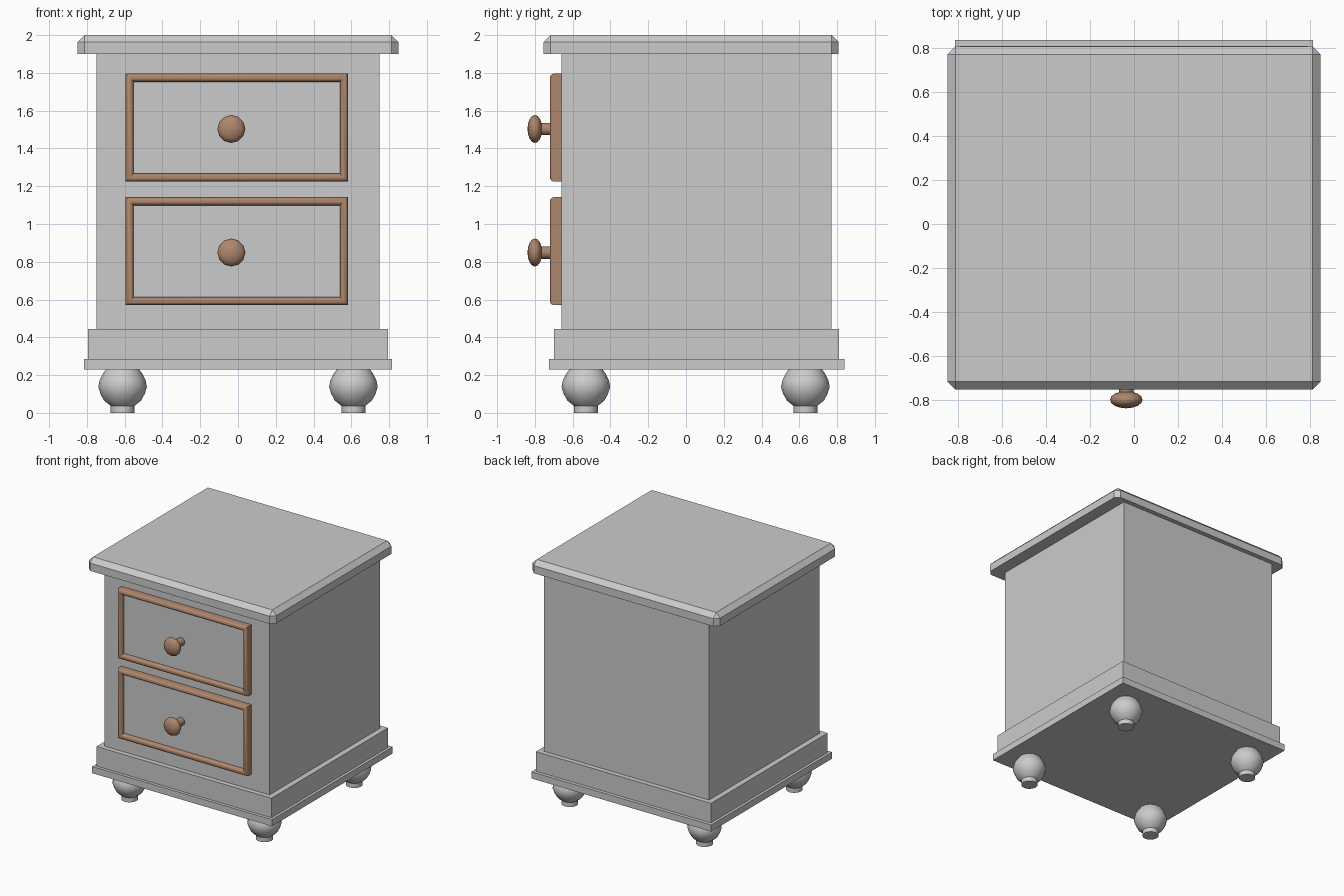
import bpy, bmesh, math
from mathutils import Matrix

if "Cube" in bpy.data.objects:
    bpy.data.objects.remove(bpy.data.objects["Cube"])

brown = bpy.data.materials.new("warm_wood")
brown.diffuse_color = (0.42, 0.24, 0.15, 1)
brown.use_nodes = True
brown.node_tree.nodes["Principled BSDF"].inputs["Base Color"].default_value = brown.diffuse_color


def finish(name, bm, mat=None, smooth=None):
    bmesh.ops.recalc_face_normals(bm, faces=bm.faces)
    me = bpy.data.meshes.new(name)
    bm.to_mesh(me)
    bm.free()
    ob = bpy.data.objects.new(name, me)
    bpy.context.collection.objects.link(ob)
    if mat:
        me.materials.append(mat)
    if smooth:
        bpy.ops.object.select_all(action='DESELECT')
        ob.select_set(True)
        bpy.context.view_layer.objects.active = ob
        bpy.ops.object.shade_smooth_by_angle(angle=math.radians(smooth))
    return ob


def box_bm(x0, x1, y0, y1, z0, z1):
    bm = bmesh.new()
    bmesh.ops.create_cube(bm, size=1)
    for v in bm.verts:
        v.co = (x0 if v.co.x < 0 else x1, y0 if v.co.y < 0 else y1,
                z0 if v.co.z < 0 else z1)
    return bm


def lathe(name, profile, sides, matrix, mat=None, smooth=None):
    # revolve (radius, height) points about z, then place with the matrix
    bm = bmesh.new()
    rings = [[bm.verts.new((r * math.cos(2 * math.pi * i / sides),
                            r * math.sin(2 * math.pi * i / sides), h))
              for i in range(sides)] for r, h in profile]
    for a, b in zip(rings, rings[1:]):
        for i in range(sides):
            j = (i + 1) % sides
            bm.faces.new((a[i], a[j], b[j], b[i]))
    bm.faces.new(rings[0])
    bm.faces.new(rings[-1])
    bm.transform(matrix)
    return finish(name, bm, mat, smooth)


def frame(name, x0, x1, z0, z1, profile):
    # mitred picture frame from (inset, y) points
    bm = bmesh.new()
    rings = [[bm.verts.new(p) for p in ((x0 + d, y, z0 + d), (x1 - d, y, z0 + d),
                                        (x1 - d, y, z1 - d), (x0 + d, y, z1 - d))]
             for d, y in profile]
    for a, b in zip(rings, rings[1:] + rings[:1]):
        for i in range(4):
            j = (i + 1) % 4
            bm.faces.new((a[i], a[j], b[j], b[i]))
    return finish(name, bm, brown, 40)


# Carcass and plinth
finish("body", box_bm(-0.748, 0.748, -0.66, 0.77, 0.44, 1.9))
finish("skirting", box_bm(-0.793, 0.793, -0.70, 0.81, 0.285, 0.445))
finish("base_plate", box_bm(-0.815, 0.815, -0.725, 0.838, 0.23, 0.285))

# Top with chamfered upper and corner edges
bm = box_bm(-0.85, 0.85, -0.754, 0.808, 1.9, 2.0)
edges = [e for e in bm.edges if max(v.co.z for v in e.verts) > 1.95]
bmesh.ops.bevel(bm, geom=edges, offset=0.037, segments=1, affect='EDGES')
finish("top", bm)

# Drawers: rounded frame, inner panel and knob
trim = [(0, -0.655), (0, -0.70), (0.004, -0.711), (0.014, -0.719),
        (0.027, -0.719), (0.037, -0.711), (0.043, -0.70), (0.043, -0.655)]
knob = [(0.033, -0.02), (0.033, 0.08)]
knob_head = [(max(0.074 * math.sin(t), 0.002), 0.11 - 0.039 * math.cos(t))
             for t in [math.pi * i / 8 for i in range(9)]]
for label, zc in (("lower", 0.856), ("upper", 1.51)):
    frame(label + "_drawer_frame", -0.595, 0.583, zc - 0.286, zc + 0.286, trim)
    finish(label + "_drawer_panel",
           box_bm(-0.56, 0.548, -0.685, -0.65, zc - 0.25, zc + 0.25))
    place = Matrix.Translation((-0.035, -0.69, zc - 0.007)) @ Matrix.Rotation(math.pi / 2, 4, 'X')
    lathe(label + "_knob_stem", knob, 12, place, brown, 40)
    lathe(label + "_knob_head", knob_head, 12, place, brown, 60)

# Turned feet
foot = [(0.063, 0), (0.063, 0.037), (0.098, 0.065), (0.117, 0.1), (0.129, 0.137),
        (0.122, 0.172), (0.106, 0.205), (0.085, 0.235)]
for sx, side in ((-1, "left"), (1, "right")):
    for y, end in ((-0.53, "front"), (0.632, "back")):
        lathe(f"{end}_{side}_foot", foot, 16, Matrix.Translation((sx * 0.611, y, 0)), None, 40)
